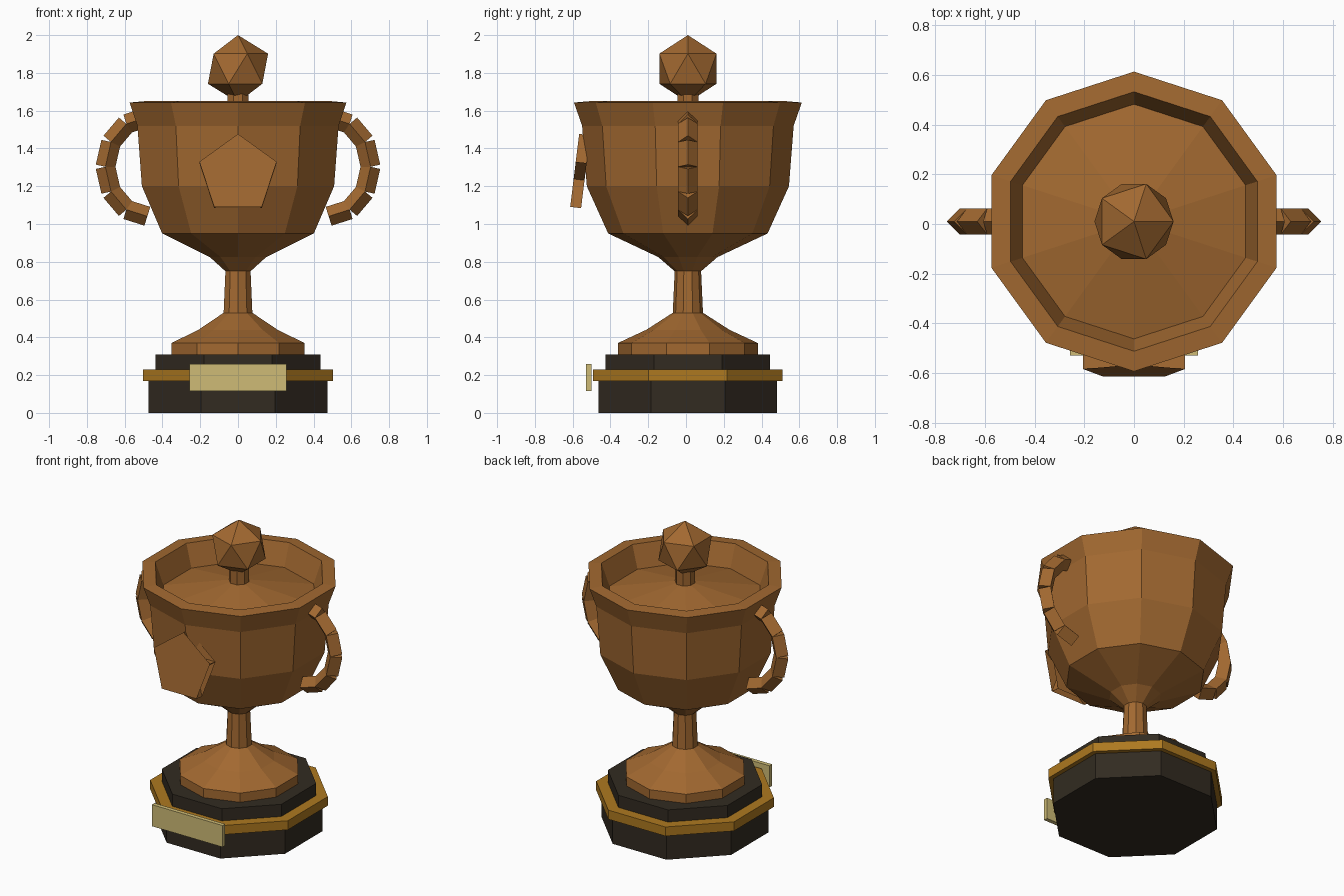
import bpy, bmesh, math
from mathutils import Matrix, Vector

cube = bpy.data.objects.get("Cube")
if cube:
    bpy.data.objects.remove(cube, do_unlink=True)

CY = 0.01  # depth of the central axis


def material(name, rgb):
    m = bpy.data.materials.new(name)
    m.use_nodes = True
    m.diffuse_color = (*rgb, 1)
    m.node_tree.nodes["Principled BSDF"].inputs["Base Color"].default_value = (*rgb, 1)
    return m


BRONZE = material("bronze", (0.36, 0.14, 0.03))
DARK = material("dark_wood", (0.032, 0.024, 0.015))
GOLD = material("gold", (0.42, 0.19, 0.014))
BRASS = material("pale_brass", (0.62, 0.50, 0.18))


def finish(name, bm, mat):
    me = bpy.data.meshes.new(name)
    bm.to_mesh(me)
    bm.free()
    me.materials.append(mat)
    ob = bpy.data.objects.new(name, me)
    bpy.context.collection.objects.link(ob)


def lathe(name, profile, sides, start, mat):
    """Turn (radius, height) points around the axis and close both ends."""
    bm = bmesh.new()
    rings = []
    for r, z in profile:
        angles = [start + math.tau * i / sides for i in range(sides)]
        rings.append([bm.verts.new((r * math.cos(a), CY + r * math.sin(a), z)) for a in angles])
    for low, high in zip(rings, rings[1:]):
        for i in range(sides):
            j = (i + 1) % sides
            bm.faces.new((low[i], low[j], high[j], high[i]))
    bm.faces.new(rings[0][::-1])
    bm.faces.new(rings[-1])
    finish(name, bm, mat)


# Octagonal plinth: base block, gold band and upper step
def octagon(name, apothem, z0, z1, mat):
    r = apothem / math.cos(math.pi / 8)
    lathe(name, [(r, z0), (r, z1)], 8, math.pi / 8, mat)


octagon("plinth_base", 0.473, 0, 0.17, DARK)
octagon("plinth_band", 0.502, 0.17, 0.23, GOLD)
octagon("plinth_step", 0.436, 0.23, 0.31, DARK)

# Name plate on the front of the plinth
bm = bmesh.new()
bmesh.ops.create_cube(bm, size=1, matrix=Matrix.Translation((0, -0.515, 0.188))
                      @ Matrix.Diagonal((0.515, 0.027, 0.142, 1)))
finish("name_plate", bm, BRASS)

# Ten-sided foot, stem, bowl and raised lid
cup = [(0.37, 0.31), (0.37, 0.37), (0.22, 0.44), (0.08, 0.53), (0.07, 0.75),
       (0.157, 0.825), (0.422, 0.95), (0.535, 1.2), (0.56, 1.52), (0.603, 1.643),
       (0.522, 1.65), (0.472, 1.505), (0.06, 1.597)]
lathe("cup", cup, 10, math.pi / 2, BRONZE)

# Finial neck and faceted knob
lathe("finial_neck", [(0.06, 1.57), (0.06, 1.69)], 8, math.pi / 8, BRONZE)
bm = bmesh.new()
bmesh.ops.create_icosphere(bm, subdivisions=1, radius=0.178,
                           matrix=Matrix.Translation((0, CY, 1.822)))
finish("finial_knob", bm, BRONZE)

# Handles: diamond-section links along half an ellipse
for side, label in ((1, "left"), (-1, "right")):
    pts = []
    for k in range(7):
        a = math.pi / 2 - k * math.pi / 6
        pts.append(Vector((side * (0.48 + 0.222 * math.cos(a)), CY, 1.303 + 0.262 * math.sin(a))))
    for k, (p, q) in enumerate(zip(pts, pts[1:])):
        along = (q - p).normalized()
        across = Vector((0, 1, 0))
        frame = Matrix((across.cross(along), across, along)).transposed().to_4x4()
        bm = bmesh.new()
        bmesh.ops.create_cone(bm, cap_ends=True, segments=4, radius1=0.052, radius2=0.052,
                              depth=(q - p).length,
                              matrix=Matrix.Translation((p + q) / 2) @ frame)
        finish(f"{label}_handle_link_{k + 1}", bm, BRONZE)

# Tilted emblem: star-shaped walls between two pentagon faces
bm = bmesh.new()
rings = []
for d in (-0.029, 0.029):
    ring = []
    for i in range(10):
        a = math.pi / 2 + math.tau * i / 10
        r = 0.082 if i % 2 else 0.215
        ring.append(bm.verts.new((r * math.cos(a), r * math.sin(a), d)))
    rings.append(ring)
back, front = rings
bm.faces.new(front[::2])
bm.faces.new(back[::2][::-1])
for i in range(10):
    j = (i + 1) % 10
    bm.faces.new((back[i], back[j], front[j], front[i]))
bm.transform(Matrix.Translation((0, -0.563, 1.26)) @ Matrix.Rotation(math.radians(83), 4, 'X'))
finish("emblem", bm, BRONZE)
